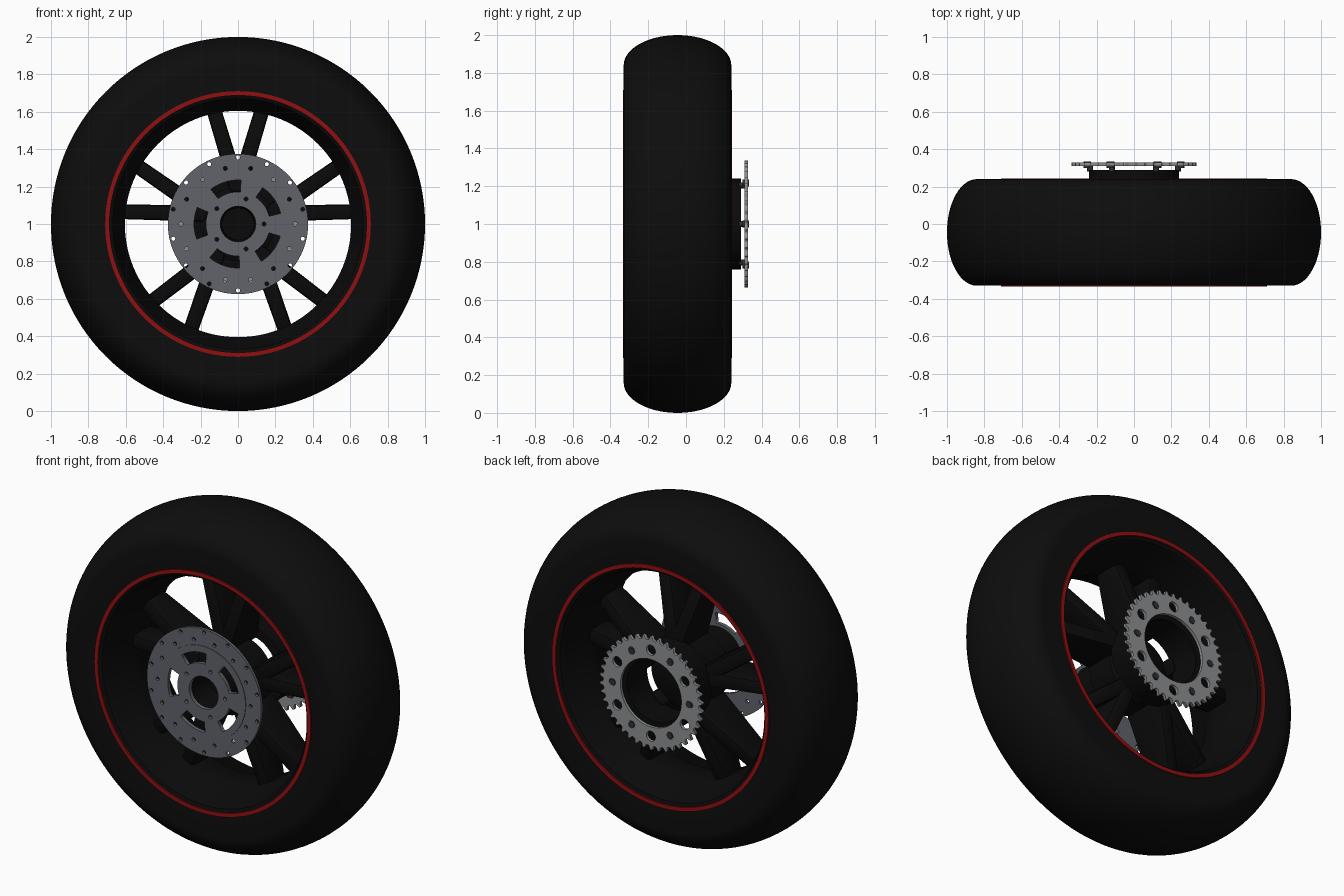
import bpy, bmesh
from math import sin, cos, pi, radians
from mathutils import Matrix

cube = bpy.data.objects.get("Cube")
if cube:
    bpy.data.objects.remove(cube, do_unlink=True)

MID = -0.045   # middle plane of the tyre
HALF = 0.285   # half the tyre width


def material(name, r, g, b):
    m = bpy.data.materials.new(name)
    m.use_nodes = True
    m.diffuse_color = (r, g, b, 1)
    bsdf = m.node_tree.nodes["Principled BSDF"]
    bsdf.inputs["Base Color"].default_value = (r, g, b, 1)
    bsdf.inputs["Roughness"].default_value = 0.6
    return m


RUBBER = material("black rubber", 0.004, 0.004, 0.004)
PAINT = material("black paint", 0.003, 0.003, 0.003)
RED = material("red stripe", 0.28, 0.005, 0.006)
STEEL = material("dark steel", 0.12, 0.125, 0.145)
SILVER = material("silver steel", 0.27, 0.275, 0.28)
BOLT = material("bolt grey", 0.03, 0.03, 0.033)


def add(name, mesh, mat, smooth=True):
    mesh.materials.clear()
    mesh.materials.append(mat)
    ob = bpy.data.objects.new(name, mesh)
    bpy.context.collection.objects.link(ob)
    if smooth:
        bpy.ops.object.select_all(action='DESELECT')
        ob.select_set(True)
        bpy.context.view_layer.objects.active = ob
        bpy.ops.object.shade_smooth_by_angle(angle=radians(35))
    return ob


def finish(bm, name, mat):
    bmesh.ops.recalc_face_normals(bm, faces=bm.faces)
    mesh = bpy.data.meshes.new(name)
    bm.to_mesh(mesh)
    bm.free()
    return add(name, mesh, mat)


def lathe(name, profile, mat, steps=128):
    """Turn a closed (radius, y) profile about the wheel axis."""
    bm = bmesh.new()
    rings = []
    for i in range(steps):
        a = 2 * pi * i / steps
        rings.append([bm.verts.new((r * cos(a), y, 1 + r * sin(a))) for r, y in profile])
    n = len(profile)
    for i in range(steps):
        p, q = rings[i], rings[(i + 1) % steps]
        for j in range(n):
            k = (j + 1) % n
            bm.faces.new((p[j], p[k], q[k], q[j]))
    return finish(bm, name, mat)


def circle(r, cx=0, cy=0, n=12):
    return [(cx + r * cos(2 * pi * i / n), cy + r * sin(2 * pi * i / n)) for i in range(n)]


def hole_ring(count, dist, r, start, n=12):
    angles = [radians(start) + 2 * pi * i / count for i in range(count)]
    return [circle(r, dist * cos(a), dist * sin(a), n) for a in angles]


def arc_slot(r0, r1, mid, span, n=10):
    angles = [radians(mid - span / 2 + span * i / n) for i in range(n + 1)]
    return ([(r1 * cos(a), r1 * sin(a)) for a in angles]
            + [(r0 * cos(a), r0 * sin(a)) for a in reversed(angles)])


def plate(name, outlines, y, thick, mat):
    """Flat plate facing the front; outlines after the first are holes."""
    cu = bpy.data.curves.new(name, 'CURVE')
    cu.dimensions = '2D'
    cu.fill_mode = 'BOTH'
    cu.extrude = thick / 2
    for pts in outlines:
        sp = cu.splines.new('POLY')
        sp.points.add(len(pts) - 1)
        for p, (x, z) in zip(sp.points, pts):
            p.co = (x, z, 0, 1)
        sp.use_cyclic_u = True
    tmp = bpy.data.objects.new(name + "_outline", cu)
    bpy.context.collection.objects.link(tmp)
    dg = bpy.context.evaluated_depsgraph_get()
    mesh = bpy.data.meshes.new_from_object(tmp.evaluated_get(dg))
    bpy.data.objects.remove(tmp, do_unlink=True)
    mesh.transform(Matrix.Translation((0, y, 1)) @ Matrix.Rotation(pi / 2, 4, 'X'))
    return add(name, mesh, mat, smooth=False)


# Tyre: flat sidewalls with an elliptical tread
tread = [(0.84 + 0.16 * sin(pi * i / 28), MID - HALF * cos(pi * i / 28)) for i in range(29)]
lathe("tyre", [(0.69, MID - HALF + 0.005)] + tread + [(0.69, MID + HALF - 0.005)], RUBBER)

# Rim barrel, symmetric about the middle plane
side = [(0.72, 0.27), (0.692, 0.278), (0.67, 0.268), (0.655, 0.24), (0.63, 0.12), (0.605, 0.08)]
lathe("rim", [(r, MID - d) for r, d in side] + [(r, MID + d) for r, d in reversed(side)], PAINT)

# Painted stripes where the tyre meets the rim
for label, s in (("front", -1), ("back", 1)):
    y = MID + s * HALF
    lathe(label + "_rim_stripe", [(0.687, y - s * 0.006), (0.687, y + s * 0.003),
                                  (0.71, y + s * 0.003), (0.71, y - s * 0.006)], RED)

# Hub body with a hollow front boss, and the open rear carrier ring
lathe("hub", [(0, -0.15), (0.085, -0.15), (0.095, -0.302), (0.155, -0.302), (0.155, -0.15),
              (0.2, -0.13), (0.2, 0.04), (0.17, 0.06), (0, 0.06)], PAINT, 64)
lathe("sprocket_carrier", [(0.185, 0.1), (0.24, 0.1), (0.24, 0.29), (0.185, 0.29)], PAINT, 64)

# Five pairs of forked spokes
for pair in range(5):
    for s in (-1, 1):
        bm = bmesh.new()
        bmesh.ops.create_cube(bm, size=1)
        for v in bm.verts:
            outer = v.co.z > 0
            r = 0.63 if outer else 0.17
            x = s * 0.3 * (r - 0.18) + v.co.x * (0.082 if outer else 0.09)
            front, back = (-0.12, 0.03) if outer else (-0.15, 0.13)
            v.co = (x, back if v.co.y > 0 else front, r)
        bmesh.ops.bevel(bm, geom=bm.edges[:], offset=0.018, segments=2, profile=0.5,
                        affect='EDGES')
        turn = Matrix.Rotation(2 * pi * pair / 5, 4, 'Y')
        bm.transform(Matrix.Translation((0, 0, 1)) @ turn)
        finish(bm, f"spoke_{pair + 1}_{'left' if s > 0 else 'right'}", PAINT)

# Brake disc: drilled outer ring and slotted centre
drilled = hole_ring(14, 0.355, 0.011, 90) + hole_ring(14, 0.305, 0.011, 0)
plate("brake_disc_ring", [circle(0.375, n=96), circle(0.272, n=96)] + drilled,
      -0.31, 0.016, STEEL)
slots = [arc_slot(0.172, 0.235, 35 + 72 * i, 42) for i in range(5)]
plate("brake_disc_centre", [circle(0.274, n=96), circle(0.095, n=48)] + slots
      + hole_ring(5, 0.14, 0.011, 0), -0.311, 0.022, STEEL)

# Sprocket: toothed plate with a wide bore and lightening holes
TEETH = 42
teeth = []
for i in range(TEETH):
    for f, r in ((0, 0.312), (0.2, 0.314), (0.4, 0.336), (0.6, 0.336), (0.8, 0.314)):
        a = 2 * pi * (i + f) / TEETH
        teeth.append((r * cos(a), r * sin(a)))
plate("sprocket", [teeth, circle(0.2, n=64)] + hole_ring(6, 0.255, 0.03, 30, 16)
      + hole_ring(6, 0.255, 0.02, 0, 16), 0.32, 0.018, SILVER)

# Sprocket bolts reaching back to the carrier
for i, outline in enumerate(hole_ring(6, 0.25, 0.021, 0, 6)):
    plate(f"sprocket_bolt_{i + 1}", [outline], 0.317, 0.034, BOLT)
for i, outline in enumerate(hole_ring(6, 0.235, 0.016, 0, 8)):
    plate(f"sprocket_stud_{i + 1}", [outline], 0.295, 0.03, BOLT)
